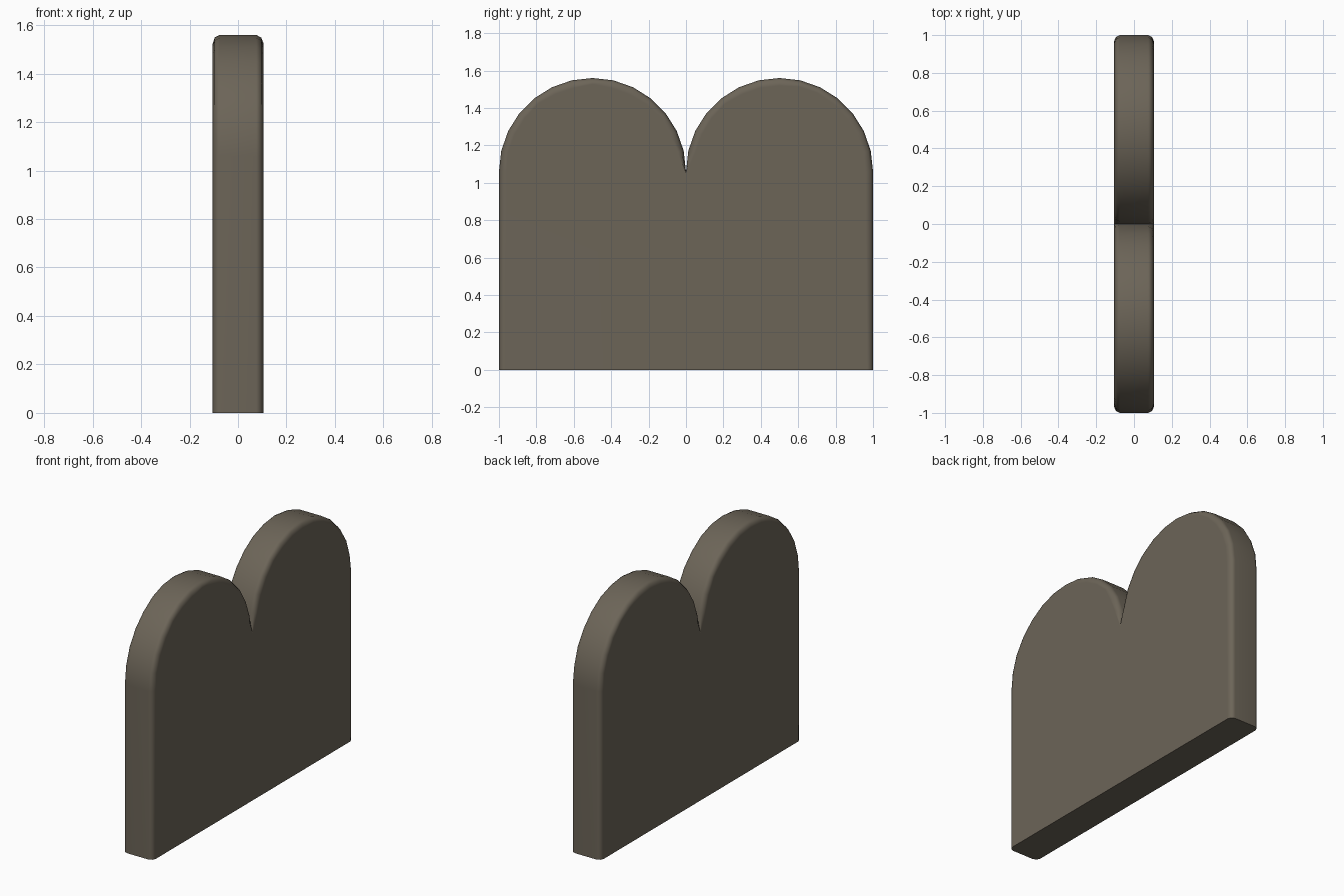
import bpy, bmesh, math, random

if "Cube" in bpy.data.objects:
    bpy.data.objects.remove(bpy.data.objects["Cube"])

random.seed(4)
HALF_T = 0.105      # half thickness in x
SPRING = 1.06       # height where the arches begin
N = 14              # segments per arch

stone = bpy.data.materials.new("weathered brown stone")
stone.diffuse_color = (0.15, 0.129, 0.097, 1)
stone.use_nodes = True
stone.node_tree.nodes["Principled BSDF"].inputs["Base Color"].default_value = stone.diffuse_color


def outline(inset, wear):
    """Closed double-arch outline (y, z), pulled in by inset with slight wear."""
    def half(side):
        pts = [(side * (1 - inset), 0.0)]
        for k in range(N):
            a = math.pi * k / N
            r = 0.5 - inset - random.uniform(0, wear)
            pts.append((side * (0.5 + r * math.cos(a)), SPRING + r * math.sin(a)))
        return pts
    return [(0, 0)] + half(1) + [(0, SPRING - 0.4 * inset)] + half(-1)[::-1]


# Cross-section of the slab: rounded edge, flat rim, rounded edge
section = [(-HALF_T, 0.032, 0.010), (-HALF_T + 0.009, 0.010, 0.003), (-HALF_T + 0.03, 0, 0),
           (HALF_T - 0.03, 0, 0), (HALF_T - 0.009, 0.010, 0.003), (HALF_T, 0.032, 0.010)]

bm = bmesh.new()
rings = [[bm.verts.new((x, y, z)) for y, z in outline(i, w)] for x, i, w in section]
count = len(rings[0])

# Rim, rounded edges and base
for a, b in zip(rings, rings[1:]):
    for k in range(count):
        j = (k + 1) % count
        bm.faces.new((a[k], a[j], b[j], b[k]))

# Two broad faces, each split down the middle at the notch
mid = N + 2
for ring in (rings[0], rings[-1]):
    bm.faces.new(ring[:mid + 1])
    bm.faces.new(ring[mid:] + [ring[0]])

bmesh.ops.recalc_face_normals(bm, faces=bm.faces)
mesh = bpy.data.meshes.new("double_headstone")
bm.to_mesh(mesh)
bm.free()
mesh.materials.append(stone)

obj = bpy.data.objects.new("double_headstone", mesh)
bpy.context.collection.objects.link(obj)
bpy.context.view_layer.objects.active = obj
obj.select_set(True)
bpy.ops.object.shade_smooth_by_angle(angle=math.radians(50))

# Keep the broad faces flat while the edges shade round
wn = obj.modifiers.new("flat_faces", 'WEIGHTED_NORMAL')
wn.keep_sharp = True
